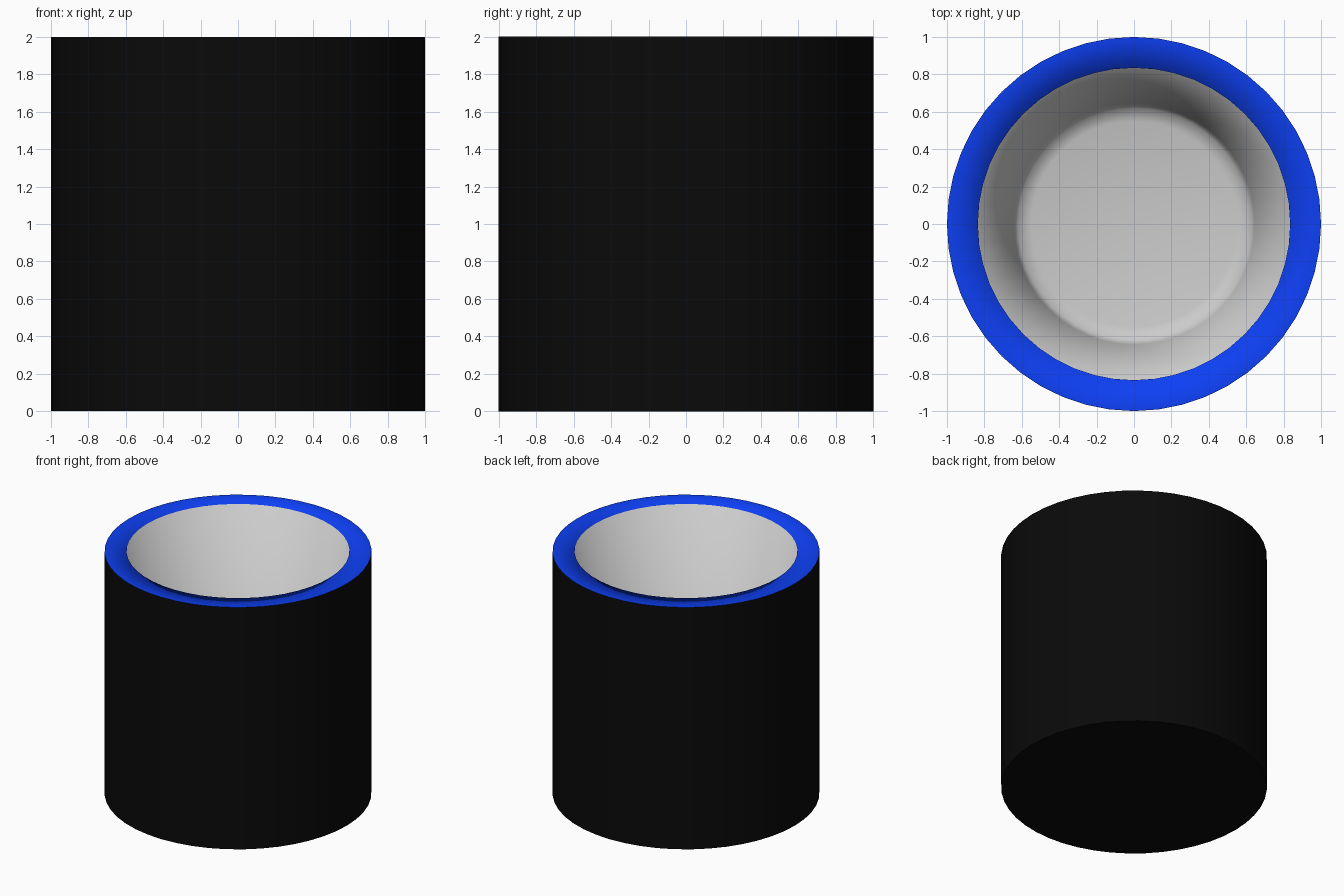
import bpy, bmesh
from math import cos, sin, tau

if "Cube" in bpy.data.objects:
    bpy.data.objects.remove(bpy.data.objects["Cube"])

SIDES = 48


def material(name, color):
    mat = bpy.data.materials.new(name)
    mat.diffuse_color = (*color, 1)
    mat.use_nodes = True
    mat.node_tree.nodes["Principled BSDF"].inputs["Base Color"].default_value = mat.diffuse_color
    return mat


# Lathe profile (radius, z) from the outer base centre round to the inner floor centre
profile = [(0, 0), (1, 0), (1, 2), (0.835, 2), (0.645, 0.24),
           (0.62, 0.19), (0.55, 0.17), (0, 0.17)]
# Material of each profile segment: 0 shell, 1 rim, 2 lining
slots = [0, 0, 1, 2, 2, 2, 2]
sharp_rings = {1, 2}

bm = bmesh.new()
rings = []
for r, z in profile:
    if r == 0:
        rings.append([bm.verts.new((0, 0, z))] * SIDES)
    else:
        rings.append([bm.verts.new((r * cos(tau * i / SIDES), r * sin(tau * i / SIDES), z))
                      for i in range(SIDES)])

for k, slot in enumerate(slots):
    a, b = rings[k], rings[k + 1]
    for i in range(SIDES):
        j = (i + 1) % SIDES
        corners = list(dict.fromkeys((a[i], a[j], b[j], b[i])))
        face = bm.faces.new(corners)
        face.material_index = slot
        face.smooth = True

# Crisp outer base and rim edges, soft everywhere inside
for k in sharp_rings:
    for i in range(SIDES):
        bm.edges.get((rings[k][i], rings[k][(i + 1) % SIDES])).smooth = False
bmesh.ops.recalc_face_normals(bm, faces=bm.faces)

mesh = bpy.data.meshes.new("cup")
bm.to_mesh(mesh)
bm.free()
mesh.materials.append(material("black_shell", (0.003, 0.003, 0.003)))
mesh.materials.append(material("blue_rim", (0.004, 0.05, 0.9)))
mesh.materials.append(material("grey_lining", (0.8, 0.8, 0.8)))
cup = bpy.data.objects.new("cup", mesh)
bpy.context.collection.objects.link(cup)
